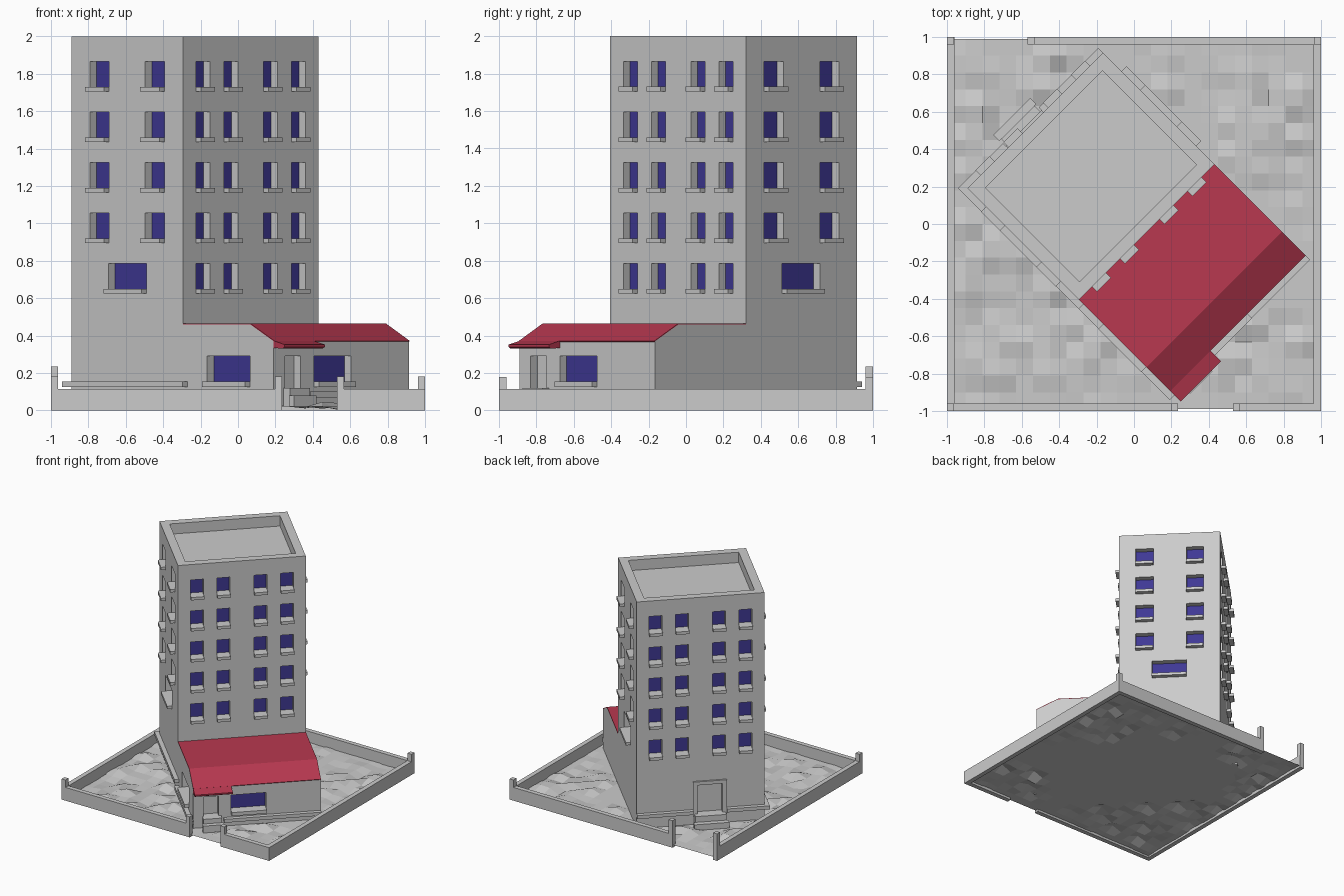
import bpy, bmesh, math, random
from mathutils import Matrix

if "Cube" in bpy.data.objects:
    bpy.data.objects.remove(bpy.data.objects["Cube"])

random.seed(4)
ROT = Matrix.Rotation(-math.pi / 4, 4, 'Z')   # building is turned 45 degrees
V0, V1, VT = -0.764, 0.764, 0.078             # back, annex front, tower front
U0, U1 = -0.495, 0.53                         # left and right end walls


def material(name, col):
    m = bpy.data.materials.new(name)
    m.diffuse_color = (*col, 1)
    m.use_nodes = True
    m.node_tree.nodes["Principled BSDF"].inputs["Base Color"].default_value = m.diffuse_color
    return m


RED = material("dark_red", (0.48, 0.04, 0.08))
NAVY = material("navy_glass", (0.05, 0.04, 0.30))


def finish(name, bm, mat=None, turned=True):
    if turned:
        bm.transform(ROT)
    bmesh.ops.recalc_face_normals(bm, faces=bm.faces)
    me = bpy.data.meshes.new(name)
    bm.to_mesh(me)
    bm.free()
    ob = bpy.data.objects.new(name, me)
    bpy.context.collection.objects.link(ob)
    if mat:
        me.materials.append(mat)
    return ob


def add_box(bm, b):
    x0, x1, y0, y1, z0, z1 = b
    m = Matrix.Translation(((x0 + x1) / 2, (y0 + y1) / 2, (z0 + z1) / 2)) \
        @ Matrix.Diagonal((abs(x1 - x0), abs(y1 - y0), abs(z1 - z0), 1))
    bmesh.ops.create_cube(bm, size=1, matrix=m)


def boxes(name, items, mat=None, turned=True):
    bm = bmesh.new()
    for b in items:
        add_box(bm, b)
    return finish(name, bm, mat, turned)


def extrude_profile(name, pts, u0, u1, mat=None):
    bm = bmesh.new()
    f = bm.faces.new([bm.verts.new((v, u0, z)) for v, z in pts])
    ext = bmesh.ops.extrude_face_region(bm, geom=[f])
    vs = [e for e in ext["geom"] if isinstance(e, bmesh.types.BMVert)]
    bmesh.ops.translate(bm, verts=vs, vec=(0, u1 - u0, 0))
    return finish(name, bm, mat)


# Openings: recess, glass and sill on one of the four walls
cuts, glass, sills = [], [], []


def on_wall(wall, d0, d1, a0, a1, z0, z1):
    axis, pos, s = wall
    p, q = pos + s * d0, pos + s * d1
    return (p, q, a0, a1, z0, z1) if axis == 'v' else (a0, a1, p, q, z0, z1)


def window(wall, a0, a1, z0, z1, sill=0.025):
    cuts.append(on_wall(wall, -0.053, 0.03, a0, a1, z0, z1))
    glass.append(on_wall(wall, -0.06, -0.05, a0 - .004, a1 + .004, z0 - .004, z1 + .004))
    sills.append(on_wall(wall, -0.005, 0.038, a0, a1, z0 - sill, z0))


FRONT, BACK = ('v', VT, 1), ('v', V0, -1)
LEFT, RIGHT, ANNEX = ('u', U0, -1), ('u', U1, 1), ('v', V1, 1)
for row in range(5):
    z = 0.65 + 0.27 * row
    for wall in (FRONT, BACK):
        for c in (-0.343, -0.131, 0.167, 0.379):
            window(wall, c - 0.053, c + 0.053, z, z + 0.135)
    for wall in (LEFT, RIGHT):
        spans = ((-0.484, -0.197),) if row == 0 else ((-0.625, -0.482), (-0.207, -0.06))
        for a0, a1 in spans:
            window(wall, a0, a1, z, z + 0.135)
window(LEFT, 0.262, 0.587, 0.155, 0.29, 0.03)
window(ANNEX, -0.19, 0.09, 0.155, 0.29, 0.03)

# Door recesses and the roof well behind the parapet
cuts.append(on_wall(ANNEX, -0.05, 0.03, -0.41, -0.29, 0.12, 0.29))
cuts.append(on_wall(BACK, -0.03, 0.03, -0.155, 0.045, 0.12, 0.37))
cuts.append((V0 + 0.065, VT - 0.065, U0 + 0.07, U1 - 0.07, 1.91, 2.1))

# Main walls: tower and annex in one stepped profile
body = extrude_profile("building_walls", [
    (V0, .025), (V1, .025), (V1, .37), (.587, .46), (VT, .46), (VT, 2), (V0, 2)], U0, U1)
cutter = boxes("opening_cutter", cuts)
cutter.hide_render = True
mod = body.modifiers.new("openings", 'BOOLEAN')
mod.operation, mod.solver, mod.object = 'DIFFERENCE', 'EXACT', cutter
bpy.context.view_layer.objects.active = body
bpy.ops.object.modifier_apply(modifier="openings")
bpy.data.objects.remove(cutter)

boxes("window_glass", glass, NAVY)
boxes("window_sills", sills)

# Red annex roof and porch canopy
extrude_profile("annex_roof", [
    (VT, .459), (.587, .459), (V1, .367), (V1 + .004, .372), (.588, .465), (VT, .465)],
    U0, U1, RED)
extrude_profile("porch_canopy", [
    (V1 - .01, .335), (.83, .33), (.847, .34), (.847, .352), (V1, .372), (V1 - .01, .372)],
    U0, -0.19, RED)

# Base mouldings, high round the tower and low round the annex
P = 0.036
boxes("base_moulding", [
    (V0 - P, 0.113, U0 - P, U0, .125, .155),
    (V0 - P, V0, U0, -0.19, .125, .155),
    (V0 - P, V0, 0.08, U1, .125, .155),
    (0.113, V1 + P, U0 - P, U0, .07, .1),
    (V1, V1 + P, -0.25, U1, .07, .1)])

# Back door frame
boxes("back_door_frame", [
    (V0 - .015, V0, -0.19, -0.155, .1, .40),
    (V0 - .015, V0, 0.045, 0.08, .1, .40),
    (V0 - .015, V0, -0.155, 0.045, .37, .40)])

# Entrance steps
boxes("back_steps", [
    (V0 - .06, V0, -0.18, 0.07, .02, .12),
    (V0 - .105, V0 - .06, -0.195, 0.085, .02, .07)])
boxes("front_steps", [
    (V1, V1 + .05, -0.42, -0.27, .02, .12),
    (V1 + .05, V1 + .09, -0.43, -0.26, .02, .08)])

# Boundary wall with two gateways
W, H = 0.96, 0.115
boxes("boundary_wall", [
    (-1, -W, -1, 1, 0, H), (W, 1, -1, 1, 0, H),
    (-W, 0.235, -1, -W, 0, H), (0.53, W, -1, -W, 0, H),
    (-0.57, W, W, 1, 0, H)], turned=False)
boxes("wall_posts", [
    (x, x + .038, y, y + .04, H, z) for x, y, z in (
        (-1, -1, .18), (.197, -1, .18), (.53, -1, .18),
        (.962, W, .18), (-.57, W, .235), (-1, W, .235))], turned=False)

# Uneven faceted ground, flat beneath the building
bm = bmesh.new()
bmesh.ops.create_grid(bm, x_segments=22, y_segments=22, size=0.99)
for v in bm.verts:
    p = ROT.inverted() @ v.co
    flat = abs(p.x) < 0.8 and U0 - .05 < p.y < U1 + .05
    edge = max(abs(v.co.x), abs(v.co.y)) > 0.97
    v.co.z = 0.02
    if not flat and not edge and random.random() < 0.5:
        v.co.z += random.uniform(-0.018, 0.035)
finish("ground", bm, turned=False)
